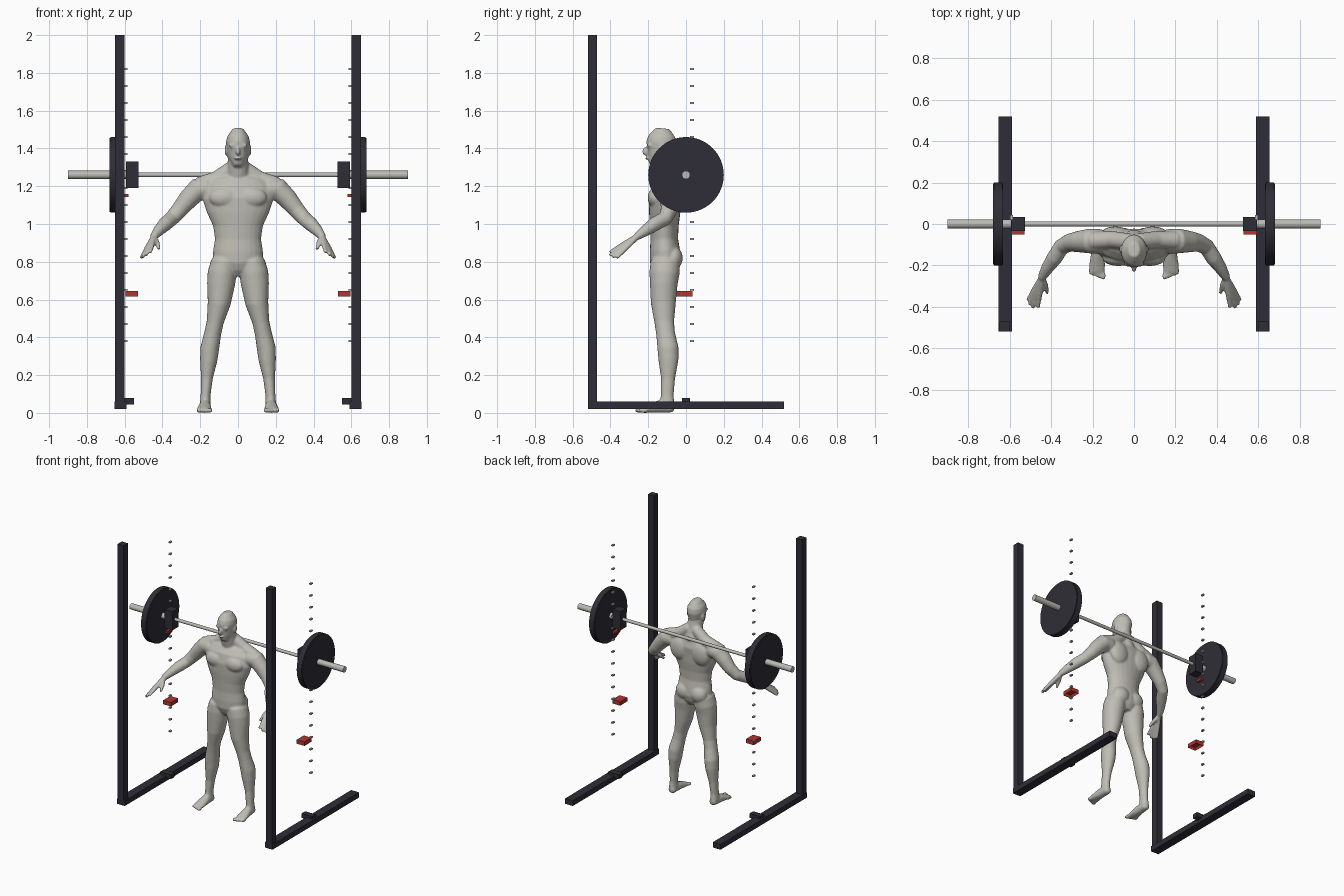
import bpy, bmesh, math
from mathutils import Vector, Matrix

old = bpy.data.objects.get("Cube")
if old:
    bpy.data.objects.remove(old, do_unlink=True)


def material(name, rgb):
    m = bpy.data.materials.new(name)
    m.use_nodes = True
    m.diffuse_color = (*rgb, 1)
    m.node_tree.nodes["Principled BSDF"].inputs["Base Color"].default_value = (*rgb, 1)
    return m


SKIN = material("pale grey skin", (0.52, 0.51, 0.46))
SHORTS = material("slate shorts", (0.09, 0.095, 0.115))
FRAME = material("dark frame", (0.028, 0.027, 0.038))
STEEL = material("bar steel", (0.5, 0.49, 0.46))
RED = material("safety red", (0.45, 0.035, 0.03))


def add_object(name, bm, *mats):
    bmesh.ops.recalc_face_normals(bm, faces=bm.faces)
    mesh = bpy.data.meshes.new(name)
    bm.to_mesh(mesh)
    bm.free()
    for m in mats:
        mesh.materials.append(m)
    obj = bpy.data.objects.new(name, mesh)
    bpy.context.collection.objects.link(obj)
    return obj


def box(name, mat, x, y, z, hollow=False):
    """Box from (min, max) pairs; hollow opens a recess underneath."""
    bm = bmesh.new()
    centre = Vector([sum(p) / 2 for p in (x, y, z)])
    size = [abs(p[1] - p[0]) for p in (x, y, z)]
    bmesh.ops.create_cube(bm, size=1, matrix=Matrix.Translation(centre) @ Matrix.Diagonal((*size, 1)))
    if hollow:
        bottom = min(bm.faces, key=lambda f: f.calc_center_median().z)
        bmesh.ops.inset_region(bm, faces=[bottom], thickness=0.012, depth=0)
        bmesh.ops.translate(bm, verts=bottom.verts, vec=(0, 0, size[2] * 0.6))
    return add_object(name, bm, mat)


def rod(name, mat, x0, x1, radius, z, sides=32, bevel=0.0):
    bm = bmesh.new()
    place = Matrix.Translation(((x0 + x1) / 2, 0, z)) @ Matrix.Rotation(math.pi / 2, 4, "Y")
    bmesh.ops.create_cone(bm, cap_ends=True, segments=sides, radius1=radius, radius2=radius,
                          depth=abs(x1 - x0), matrix=place)
    if bevel:
        rims = [e for e in bm.edges if any(len(f.verts) > 4 for f in e.link_faces)]
        bmesh.ops.bevel(bm, geom=rims, offset=bevel, segments=2, affect="EDGES")
    obj = add_object(name, bm, mat)
    bpy.ops.object.select_all(action="DESELECT")
    obj.select_set(True)
    bpy.context.view_layer.objects.active = obj
    bpy.ops.object.shade_smooth_by_angle(angle=math.radians(35))
    return obj


# Rack and barbell
BAR_Z = 1.26
rod("bar", STEEL, -0.6, 0.6, 0.012, BAR_Z, 16)
for s, side in ((1, "left"), (-1, "right")):
    def span(a, b):
        return (s * a, s * b)
    box(side + "_post", FRAME, span(0.6, 0.65), (-0.52, -0.47), (0.02, 2))
    box(side + "_base_beam", FRAME, span(0.59, 0.655), (-0.52, 0.52), (0.02, 0.06))
    box(side + "_base_block", FRAME, span(0.55, 0.64), (-0.022, 0.022), (0.045, 0.078))
    box(side + "_bar_hook", FRAME, span(0.527, 0.593), (-0.035, 0.035), (1.19, 1.33))
    box(side + "_hook_pin", RED, span(0.58, 0.6), (-0.02, 0.03), (1.143, 1.16))
    box(side + "_safety_catch", RED, span(0.53, 0.595), (-0.05, 0.035), (0.615, 0.645), True)
    rod(side + "_sleeve", STEEL, s * 0.59, s * 0.9, 0.022, BAR_Z, 16)
    rod(side + "_plate", FRAME, s * 0.632, s * 0.68, 0.2, BAR_Z, 64, 0.004)
    for i in range(17):
        z = 0.38 + 0.09 * i
        box(f"{side}_peg_{i + 1}", STEEL, span(0.585, 0.6), (0.02, 0.043), (z - 0.005, z + 0.005))


# Figure: overlapping lofts and ellipsoids fused into one skin
body = bmesh.new()


def loft(rows, ref=(1, 0, 0), s=1):
    """Rounded tube through rows of x, y, z, radius along ref, optional other radius."""
    pts = [Vector((s * r[0], r[1], r[2])) for r in rows]
    rad = [(r[3], r[-1]) for r in rows]
    tangents = [(pts[min(i + 1, len(pts) - 1)] - pts[max(i - 1, 0)]).normalized()
                for i in range(len(pts))]
    stations = list(zip(pts, tangents, rad))
    for end, sign in ((0, -1), (-1, 1)):
        p, t, (a, b) = stations[end]
        cap = (p + t * sign * min(a, b) * 0.5, t, (a * 0.65, b * 0.65))
        stations.insert(0 if end == 0 else len(stations), cap)
    rings = []
    for p, t, (a, b) in stations:
        u = Vector(ref)
        u = (u - t * u.dot(t)).normalized()
        v = t.cross(u)
        angles = [math.tau * k / 24 for k in range(24)]
        rings.append([body.verts.new(p + u * a * math.cos(q) + v * b * math.sin(q)) for q in angles])
    for lo, hi in zip(rings, rings[1:]):
        for k in range(24):
            n = (k + 1) % 24
            body.faces.new((lo[k], lo[n], hi[n], hi[k]))
    body.faces.new(rings[0][::-1])
    body.faces.new(rings[-1])


def blob(centre, radii, s=1):
    place = Matrix.Translation((s * centre[0], *centre[1:])) @ Matrix.Diagonal((*radii, 1))
    bmesh.ops.create_uvsphere(body, u_segments=20, v_segments=12, radius=1, matrix=place)


# Torso, neck and head
loft([(0, -.105, .76, .10, .07), (0, -.108, .80, .133, .083), (0, -.112, .86, .132, .08),
      (0, -.115, .92, .122, .073), (0, -.115, .99, .132, .076), (0, -.113, 1.06, .165, .083),
      (0, -.112, 1.13, .188, .086), (0, -.10, 1.19, .182, .08), (0, -.09, 1.23, .15, .058)])
loft([(0, -.085, 1.22, .06), (0, -.105, 1.29, .056), (0, -.12, 1.36, .054)])
loft([(0, -.168, 1.318, .03, .034), (0, -.15, 1.347, .048, .057), (0, -.135, 1.39, .058, .074),
      (0, -.13, 1.43, .064, .08), (0, -.128, 1.462, .058, .073), (0, -.126, 1.485, .042, .055)])
blob((0, -.214, 1.384), (.012, .019, .022))
blob((0, -.205, 1.347), (.021, .012, .007))

for s in (1, -1):
    # Face details
    blob((.027, -.194, 1.416), (.025, .014, .008), s)
    blob((.027, -.193, 1.401), (.012, .01, .008), s)
    blob((.062, -.122, 1.39), (.009, .02, .03), s)
    # Chest, upper back, glutes and slope of the shoulder
    blob((.075, -.165, 1.14), (.078, .038, .052), s)
    blob((.09, -.052, 1.14), (.075, .04, .085), s)
    blob((.06, -.067, .82), (.066, .05, .062), s)
    loft([(.025, -.085, 1.30, .04), (.11, -.075, 1.24, .042), (.2, -.08, 1.205, .045)], (0, 1, 0), s)
    # Arm
    loft([(.16, -.085, 1.185, .06), (.215, -.082, 1.182, .06), (.265, -.085, 1.13, .052),
          (.31, -.09, 1.075, .044), (.35, -.11, 1.03, .039), (.385, -.165, 1.0, .038),
          (.42, -.215, .965, .03), (.445, -.258, .935, .021)], (0, 1, 0), s)
    # Hand with spread fingers and thumb
    wrist = Vector((.445, -.26, .933))
    for tip in ((.512, -.365, .822), (.505, -.388, .825), (.488, -.403, .835), (.463, -.402, .852)):
        knuckle = wrist.lerp(Vector(tip), 0.52)
        loft([(*wrist, .016), (*knuckle, .014), (*tip, .009)], (0, 0, 1), s)
    loft([(*wrist, .015), (.428, -.295, .90, .014), (.418, -.332, .868, .009)], (0, 0, 1), s)
    # Leg
    loft([(.075, -.11, .80, .068, .078), (.084, -.114, .74, .077, .08), (.09, -.118, .68, .074, .073),
          (.1, -.12, .58, .061, .066), (.121, -.115, .48, .045, .052), (.134, -.108, .42, .045, .05),
          (.15, -.095, .34, .05, .056), (.155, -.093, .28, .046, .053), (.165, -.095, .18, .031, .037),
          (.172, -.1, .09, .026, .034), (.174, -.1, .04, .029, .04)], (1, 0, 0), s)
    # Foot and toes
    loft([(.172, -.075, .028, .027, .026), (.175, -.14, .034, .032, .034),
          (.178, -.2, .021, .039, .021), (.179, -.232, .015, .038, .015)], (1, 0, 0), s)
    for i in range(5):
        blob((.147 + .016 * i, -.25 + .006 * i, .013), (.011 - .001 * i, .021, .013), s)

figure = add_object("figure", body, SKIN, SHORTS)
remesh = figure.modifiers.new("fuse", "REMESH")
remesh.mode = "VOXEL"
remesh.voxel_size = 0.0065
relax = figure.modifiers.new("relax", "SMOOTH")
relax.factor = 0.5
relax.iterations = 5
fused = bpy.data.meshes.new_from_object(figure.evaluated_get(bpy.context.evaluated_depsgraph_get()))
figure.modifiers.clear()

# Shorts: clean cuts at waist and hem, then colour between them
WAIST, HEM = 0.89, 0.68
bm = bmesh.new()
bm.from_mesh(fused)
for z in (WAIST, HEM):
    bmesh.ops.bisect_plane(bm, geom=bm.verts[:] + bm.edges[:] + bm.faces[:],
                           plane_co=(0, 0, z), plane_no=(0, 0, 1))
for f in bm.faces:
    c = f.calc_center_median()
    f.smooth = True
    f.material_index = int(HEM < c.z < WAIST and abs(c.x) < 0.25)
bm.to_mesh(fused)
bm.free()
fused.materials.clear()
for m in (SKIN, SHORTS):
    fused.materials.append(m)
figure.data = fused
